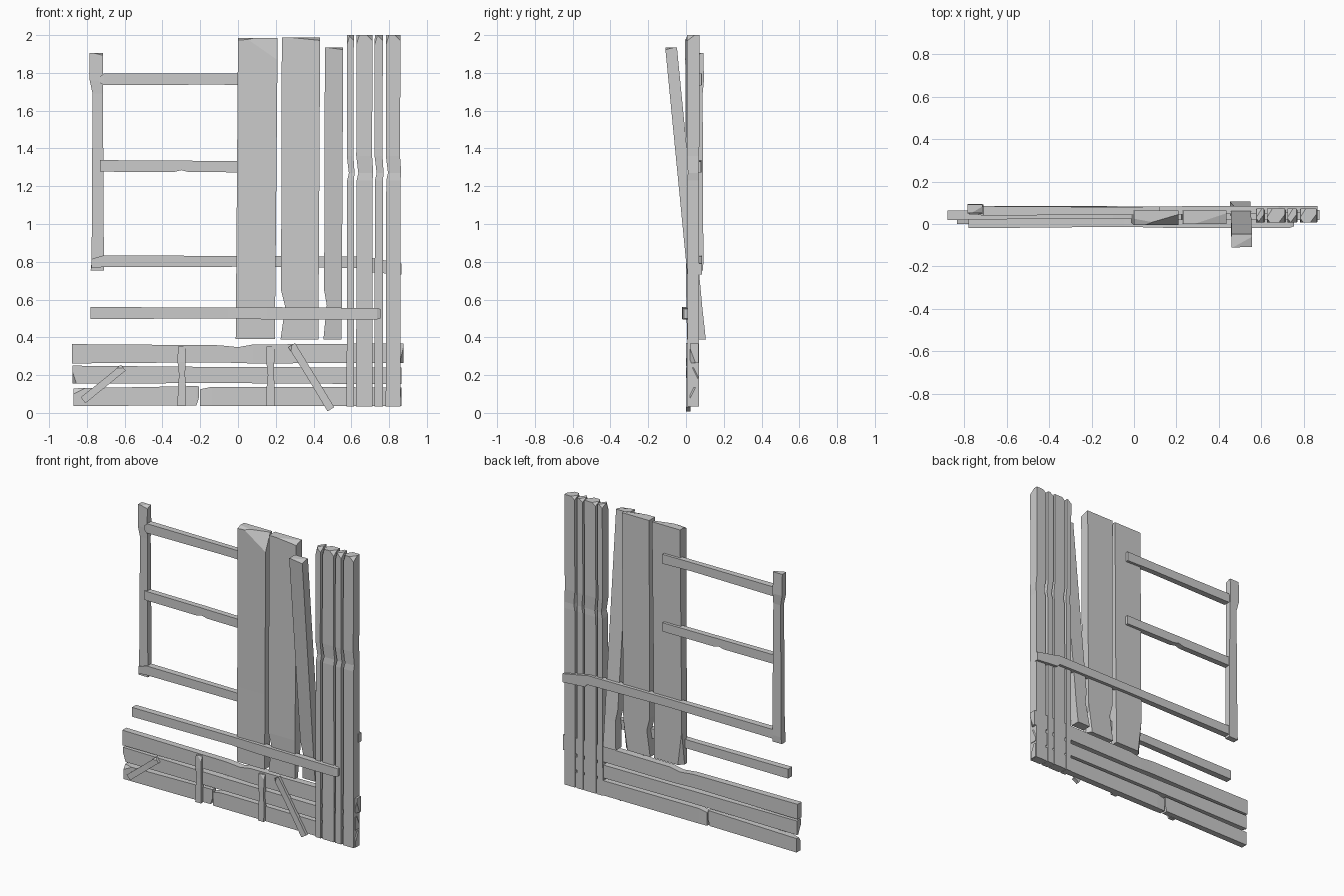
import bpy, bmesh
from math import radians
from mathutils import Vector, Matrix


def plank(name, axis, stations, chips=(), turn=None):
    """Loft rectangles (t, a0, a1, b0, b1) along x (a=y, b=z) or z (a=x, b=y).
    chips: (corner signs, cut lengths along x, y, z). turn: (angle, centre) about y."""
    bm = bmesh.new()
    rings = []
    for t, a0, a1, b0, b1 in stations:
        ring = []
        for a, b in ((a0, b0), (a1, b0), (a1, b1), (a0, b1)):
            ring.append(bm.verts.new((t, a, b) if axis == 'x' else (a, b, t)))
        rings.append(ring)
    for r, s in zip(rings, rings[1:]):
        for i in range(4):
            j = (i + 1) % 4
            bm.faces.new((r[i], r[j], s[j], s[i]))
    bm.faces.new(rings[0][::-1])
    bm.faces.new(rings[-1])
    corners = [v.co.copy() for r in (rings[0], rings[-1]) for v in r]
    mid = sum(corners, Vector()) / 8
    # broken corners
    for sign, size in chips:
        c = max(corners, key=lambda p: sum(
            (1 if (p - mid)[k] * sign[k] > 0 else 0) for k in range(3)))
        n = Vector([sign[k] / size[k] for k in range(3)])
        p = Vector(c)
        p.x -= sign[0] * size[0]
        res = bmesh.ops.bisect_plane(bm, geom=bm.verts[:] + bm.edges[:] + bm.faces[:],
                                     plane_co=p, plane_no=n.normalized(), clear_outer=True)
        cut = [e for e in res['geom_cut'] if isinstance(e, bmesh.types.BMEdge)]
        bmesh.ops.holes_fill(bm, edges=cut, sides=0)
    bmesh.ops.recalc_face_normals(bm, faces=bm.faces[:])
    if turn:
        bm.transform(Matrix.Translation(turn[1]) @ Matrix.Rotation(radians(turn[0]), 4, 'Y'))
    me = bpy.data.meshes.new(name)
    bm.to_mesh(me)
    bm.free()
    ob = bpy.data.objects.new(name, me)
    bpy.context.collection.objects.link(ob)
    return ob


# window frame: stile and rails
plank("frame_stile", 'z', [(0.755, -0.78, -0.71, .05, .09), (0.80, -0.775, -0.71, .05, .092),
                           (1.69, -0.77, -0.715, .052, .088), (1.76, -0.785, -0.715, .05, .095),
                           (1.905, -0.785, -0.715, .052, .092)],
      [((1, -1, 1), (.05, .03, .012))])
plank("upper_rail", 'x', [(-0.735, .043, .08, 1.75, 1.775), (-0.71, .04, .084, 1.735, 1.798),
                          (-0.1, .043, .08, 1.738, 1.796), (0.12, .042, .082, 1.732, 1.796)])
plank("middle_rail", 'x', [(-0.73, .042, .082, 1.277, 1.338), (-0.34, .043, .082, 1.275, 1.336),
                           (-0.30, .043, .082, 1.285, 1.336), (-0.26, .043, .082, 1.275, 1.335),
                           (0.12, .042, .08, 1.273, 1.332)])
plank("lower_rail", 'x', [(-0.775, .042, .084, .768, .815), (-0.71, .042, .086, .772, .834),
                          (0.10, .045, .083, .774, .830), (0.68, .048, .086, .765, .828),
                          (0.70, .052, .086, .745, .822), (0.865, .055, .084, .732, .79)])

# long loose bar across the front
plank("front_bar", 'x', [(-0.78, -.02, .024, .497, .56), (-0.05, -.013, .027, .50, .558),
                         (0.15, -.018, .02, .495, .56), (0.735, -.018, .022, .495, .555),
                         (0.755, -.01, .016, .50, .55)])

# wide wall boards
plank("wide_board_left", 'z', [(0.39, -.012, .195, .005, .062), (0.9, -.008, .20, .003, .06),
                               (1.985, 0.0, .21, -.005, .064)],
      [((1, -1, 1), (.17, .05, .12)), ((-1, -1, 1), (.16, .03, .012)),
       ((-1, 1, -1), (.03, .03, .25))])
plank("wide_board_right", 'z', [(0.388, .225, .425, .005, .062), (0.56, .25, .425, .003, .062),
                                (0.65, .228, .427, 0, .062), (1.987, .232, .435, 0, .064)],
      [((1, -1, 1), (.15, .05, .015)), ((1, 1, -1), (.03, .03, .2))])

# board leaning out toward the front
plank("leaning_board", 'z', [(0.388, .452, .548, .042, .105), (0.57, .47, .55, .022, .085),
                             (0.65, .456, .55, .015, .078), (1.935, .46, .557, -.11, -.048)],
      [((1, -1, 1), (.09, .05, .012))])

# narrow vertical posts with a split at mid height
for i, (x0, x1) in enumerate(((.575, .613), (.625, .712), (.722, .767), (.782, .86))):
    d = 0.012
    plank(f"narrow_post_{i + 1}", 'z',
          [(0.035, x0, x1, .008, .068), (1.23, x0 + .003, x1, .006, .068),
           (1.27, x0 + d, x1 + .004, .01, .066), (1.36, x0 + .001, x1 - .002, .006, .07),
           (2.0, x0 + .002, x1, .006, .072)],
          [((1, -1, 1), (.03, .04, .03)), ((-1, 1, 1), (.025, .04, .02)),
           ((-1, -1, 1), (.015, .02, .05))])

# horizontal base boards
plank("base_board_top", 'x', [(-0.88, .02, .063, .262, .364), (-0.1, .018, .063, .268, .358),
                              (0.0, .02, .064, .264, .348), (0.08, .018, .064, .262, .362),
                              (0.875, .02, .066, .265, .368)],
      [((1, -1, -1), (.02, .03, .08))])
plank("base_board_middle", 'x', [(-0.875, .02, .063, .155, .25), (-0.1, .018, .06, .158, .243),
                                 (0.865, .02, .063, .152, .24)],
      [((-1, -1, -1), (.02, .03, .06)), ((1, 1, 1), (.02, .03, .06))])
plank("base_board_bottom_left", 'x', [(-0.872, .02, .063, .036, .13), (-0.22, .02, .06, .04, .142),
                                      (-0.207, .022, .06, .08, .14)],
      [((-1, -1, 1), (.06, .02, .03))])
plank("base_board_bottom_right", 'x', [(-0.20, .02, .06, .036, .125), (-0.14, .018, .062, .036, .138),
                                       (0.866, .02, .064, .036, .135)],
      [((1, -1, 1), (.02, .03, .06))])

# small battens nailed to the base
for name, x in (("batten_left", -0.298), ("batten_right", 0.172)):
    plank(name, 'z', [(0.036, x - .022, x + .02, 0, .025), (0.14, x - .02, x + .022, .001, .025),
                      (0.20, x - .014, x + .018, .002, .025), (0.27, x - .022, x + .02, .001, .025),
                      (0.352, x - .02, x + .021, .003, .025)],
          [((1, -1, 1), (.03, .012, .03))])
for name, cx, cz, half, w, ang in (("diagonal_batten_left", -0.714, .153, .137, .02, 51),
                                   ("diagonal_batten_right", 0.388, .189, .199, .021, -31.5)):
    plank(name, 'z', [(-half, -w, w, 0, .024), (half * .3, -w * .9, w, .002, .024),
                      (half, -w, w, 0, .024)],
          [((-1, -1, 1), (.02, .012, .03))], turn=(ang, Vector((cx, 0, cz))))
